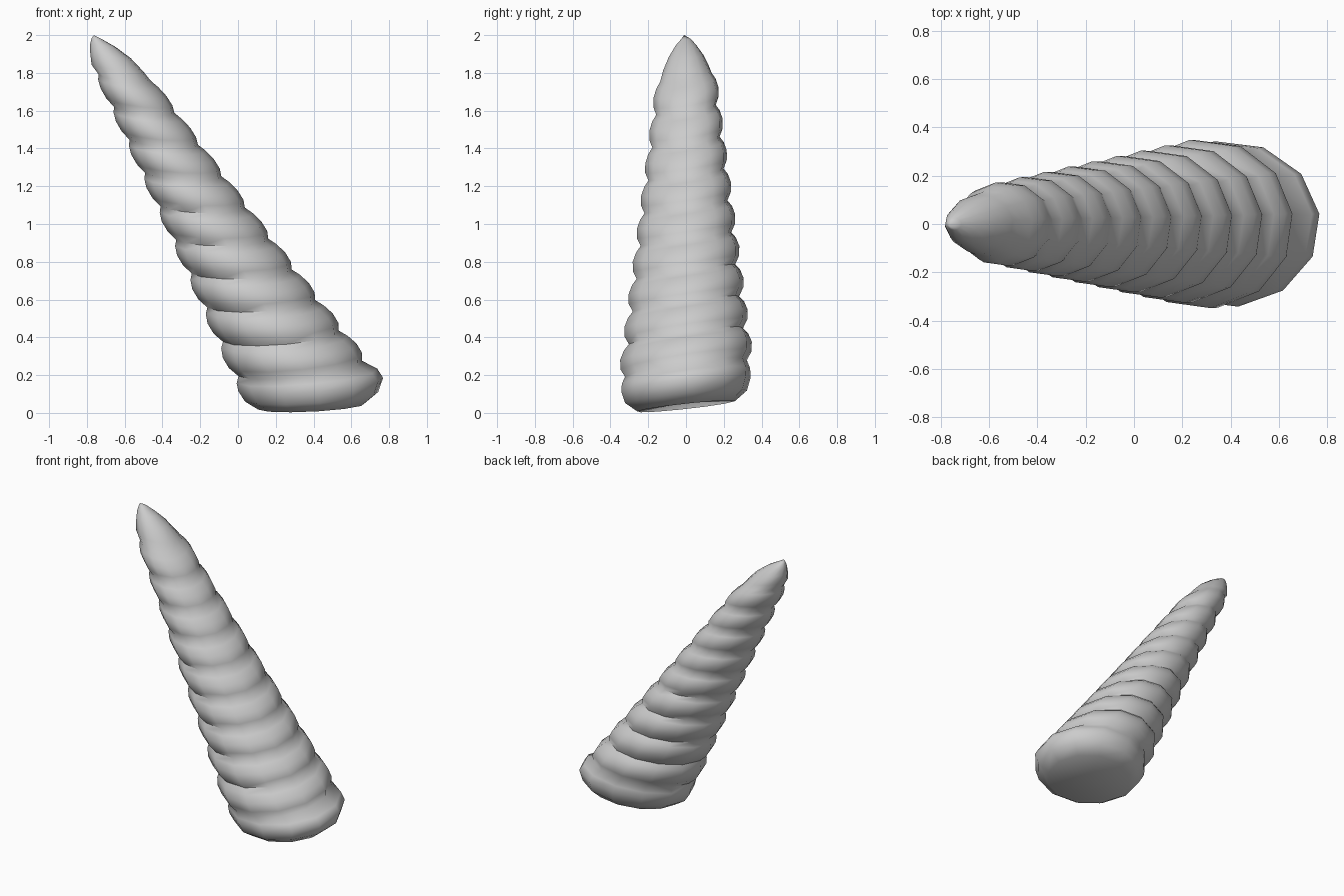
import bpy, bmesh, math

if "Cube" in bpy.data.objects:
    bpy.data.objects.remove(bpy.data.objects["Cube"])

SIDES = 12
START = math.radians(7)

# Each section: centre x, centre z, radius x, radius y, slope along x, slope along y
sections = [
    (0.39, 0.035, 0.285, 0.26, 0.05, 0.11),
    (0.39, 0.085, 0.355, 0.325, 0.06, 0.11),
    (0.385, 0.15, 0.386, 0.345, 0.08, 0.12),
    (0.365, 0.195, 0.375, 0.342, 0.09, 0.13),
]


def groove(k):
    t = k / 9
    return (0.33 - 0.93 * t, 0.235 + 1.54 * t, 0.33 - 0.19 * t, 0.105 - 0.25 * t)


# Ridged shaft: narrow grooves with rounded bulges between them
for k in range(10):
    for f, bulge in ((0, 0), (0.25, 0.03), (0.55, 0.038), (0.82, 0.024)):
        if k == 9 and f > 0:
            break
        x, z, r, s = groove(k + f)
        r += bulge * (1 - 0.04 * k)
        sections.append((x, z, r, r * 0.985, s, 0.15))

# Pointed tip
sections += [
    (-0.638, 1.825, 0.138, 0.122, -0.14, 0.08),
    (-0.675, 1.89, 0.108, 0.092, -0.12, 0.05),
    (-0.715, 1.945, 0.068, 0.056, -0.12, 0.0),
    (-0.745, 1.98, 0.03, 0.025, -0.15, 0.0),
]

bm = bmesh.new()
rings = []
for cx, cz, rx, ry, sx, sy in sections:
    ring = []
    for i in range(SIDES):
        a = START + math.tau * i / SIDES
        dx, dy = rx * math.cos(a), ry * math.sin(a)
        ring.append(bm.verts.new((cx + dx, dy, max(0, cz + sx * dx + sy * dy))))
    rings.append(ring)

for lo, hi in zip(rings, rings[1:]):
    for i in range(SIDES):
        j = (i + 1) % SIDES
        bm.faces.new((lo[i], lo[j], hi[j], hi[i]))

# Close the tip and the slightly hollow base
tip = bm.verts.new((-0.763, -0.01, 2.0))
base = bm.verts.new((0.38, 0, 0.06))
for i in range(SIDES):
    j = (i + 1) % SIDES
    bm.faces.new((rings[-1][i], rings[-1][j], tip))
    bm.faces.new((rings[0][j], rings[0][i], base))

bmesh.ops.recalc_face_normals(bm, faces=bm.faces)
mesh = bpy.data.meshes.new("horn")
bm.to_mesh(mesh)
bm.free()
horn = bpy.data.objects.new("horn", mesh)
bpy.context.collection.objects.link(horn)
bpy.context.view_layer.objects.active = horn
horn.select_set(True)
bpy.ops.object.shade_smooth_by_angle(angle=math.radians(60))
